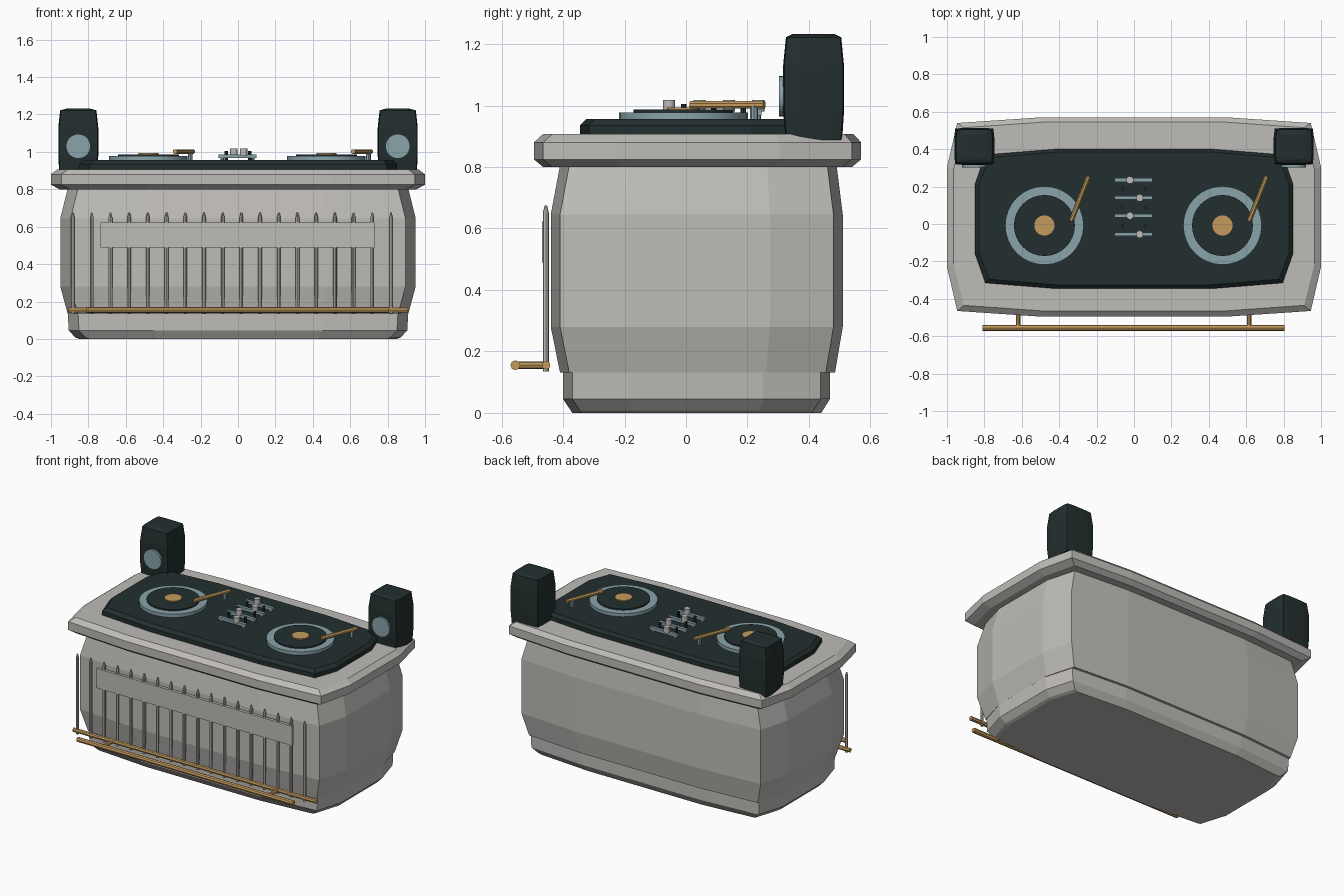
import bpy, bmesh, math
from mathutils import Vector

if "Cube" in bpy.data.objects:
    bpy.data.objects.remove(bpy.data.objects["Cube"])


def material(name, rgb):
    m = bpy.data.materials.new(name)
    m.diffuse_color = (*rgb, 1)
    m.use_nodes = True
    m.node_tree.nodes["Principled BSDF"].inputs["Base Color"].default_value = m.diffuse_color
    return m


GREY = material("warm grey", (0.52, 0.505, 0.48))
DARK = material("dark green black", (0.017, 0.028, 0.028))
TEAL = material("pale teal", (0.25, 0.37, 0.40))
GOLD = material("brass", (0.55, 0.33, 0.11))


def finish(bm, name, mat, smooth=False):
    bmesh.ops.recalc_face_normals(bm, faces=bm.faces)
    me = bpy.data.meshes.new(name)
    bm.to_mesh(me)
    bm.free()
    me.materials.append(mat)
    ob = bpy.data.objects.new(name, me)
    bpy.context.collection.objects.link(ob)
    if smooth:
        bpy.ops.object.select_all(action='DESELECT')
        ob.select_set(True)
        bpy.context.view_layer.objects.active = ob
        bpy.ops.object.shade_smooth_by_angle(angle=math.radians(35))
    return ob


def bulged_box(name, rings, mat, cx=0.055, cy=0.03, x=0):
    """Stack of softly bowed rectangles; each ring is (z, half width, front y, back y)."""
    bm = bmesh.new()
    loops = []
    for z, hx, y0, y1 in rings:
        q = (y1 - y0) / 4
        half = [(hx / 2, y0), (hx - cx, y0 + cy), (hx, y0 + q),
                (hx, y1 - q), (hx - cx, y1 - cy), (hx / 2, y1)]
        pts = half + [(-px, py) for px, py in reversed(half)]
        loops.append([bm.verts.new((x + px, py, z)) for px, py in pts])
    n = len(loops[0])
    for a, b in zip(loops, loops[1:]):
        for i in range(n):
            j = (i + 1) % n
            bm.faces.new((a[i], a[j], b[j], b[i]))
    bm.faces.new(loops[0])
    bm.faces.new(loops[-1])
    return finish(bm, name, mat)


def rod(name, a, b, r, mat, sides=8, r2=None):
    """Straight cylinder or cone between two points."""
    a, b = Vector(a), Vector(b)
    bm = bmesh.new()
    bmesh.ops.create_cone(bm, cap_ends=True, segments=sides, radius1=r,
                          radius2=r if r2 is None else r2, depth=(b - a).length)
    bm.transform(Vector((0, 0, 1)).rotation_difference(b - a).to_matrix().to_4x4())
    bmesh.ops.translate(bm, vec=(a + b) / 2, verts=bm.verts)
    return finish(bm, name, mat, sides > 8)


def box(name, lo, hi, mat):
    bm = bmesh.new()
    bmesh.ops.create_cube(bm, size=1)
    lo, hi = Vector(lo), Vector(hi)
    bmesh.ops.scale(bm, vec=hi - lo, verts=bm.verts)
    bmesh.ops.translate(bm, vec=(lo + hi) / 2, verts=bm.verts)
    return finish(bm, name, mat)


# Cabinet
bulged_box("plinth", [(0.0, 0.85, -0.37, 0.44), (0.008, 0.87, -0.375, 0.445),
                      (0.045, 0.905, -0.40, 0.468), (0.135, 0.91, -0.40, 0.468)], GREY)
bulged_box("cabinet_body", [(0.132, 0.91, -0.41, 0.485), (0.28, 0.95, -0.44, 0.51),
                            (0.645, 0.95, -0.44, 0.51), (0.805, 0.91, -0.41, 0.49)], GREY)
bulged_box("counter_top", [(0.80, 0.955, -0.465, 0.54), (0.825, 1.0, -0.495, 0.57),
                           (0.88, 1.0, -0.495, 0.57), (0.907, 0.965, -0.465, 0.545)], GREY)
bulged_box("deck_panel", [(0.90, 0.85, -0.345, 0.40), (0.935, 0.85, -0.345, 0.40),
                          (0.956, 0.83, -0.325, 0.385)], DARK)

# Front slats with tapered tips, tied together by a plate
for i in range(18):
    x = -0.882 + 0.1 * i
    rod("slat", (x, -0.456, 0.135), (x, -0.456, 0.65), 0.010, GREY)
    rod("slat_tip", (x, -0.456, 0.65), (x, -0.456, 0.675), 0.010, GREY, r2=0.004)
box("slat_plate", (-0.735, -0.468, 0.49), (0.73, -0.448, 0.622), GREY)

# Foot rail
rod("foot_rail", (-0.81, -0.555, 0.155), (0.805, -0.555, 0.155), 0.016, GOLD)
rod("back_rail", (-0.91, -0.455, 0.155), (0.91, -0.455, 0.155), 0.014, GOLD)
for x in (-0.62, 0.615):
    rod("rail_bracket", (x, -0.555, 0.155), (x, -0.45, 0.155), 0.012, GOLD)

# Speakers
for s in (-1, 1):
    x = 0.854 * s
    bulged_box("speaker", [(0.888, 0.102, 0.324, 0.508), (0.98, 0.107, 0.316, 0.514),
                           (1.13, 0.107, 0.316, 0.514), (1.222, 0.097, 0.325, 0.505),
                           (1.232, 0.06, 0.345, 0.485)], DARK, 0.005, 0.004, x)
    rod("speaker_cone", (x, 0.33, 1.03), (x, 0.303, 1.03), 0.066, TEAL, 24)

# Turntables, both with the arm on the right
for x in (-0.479, 0.473):
    rod("platter", (x, -0.008, 0.95), (x, -0.008, 0.978), 0.21, TEAL, 32)
    rod("record", (x, -0.008, 0.97), (x, -0.008, 0.987), 0.163, DARK, 32)
    rod("record_label", (x, -0.008, 0.98), (x, -0.008, 0.994), 0.054, GOLD, 24)
    rod("tone_arm", (x + 0.142, 0.015, 1.002), (x + 0.237, 0.255, 1.002), 0.013, GOLD)
    rod("arm_post", (x + 0.224, 0.222, 0.95), (x + 0.224, 0.222, 1.0), 0.013, TEAL)

# Mixer sliders and knobs
for y, kx in ((0.235, -0.022), (0.14, 0.03), (0.044, -0.022), (-0.055, 0.03)):
    box("slider_bar", (-0.105, y - 0.01, 0.967), (0.1, y + 0.01, 0.987), TEAL)
    for x in (-0.085, 0.08):
        rod("slider_foot", (x, y, 0.95), (x, y, 0.975), 0.009, TEAL)
    rod("slider_knob", (kx, y, 0.98), (kx, y, 1.018), 0.02, GREY, 12)
for y in (0.187, 0.09, -0.008):
    for x in (-0.062, 0.062):
        rod("small_knob", (x, y, 0.95), (x, y, 1.005), 0.009, DARK)
